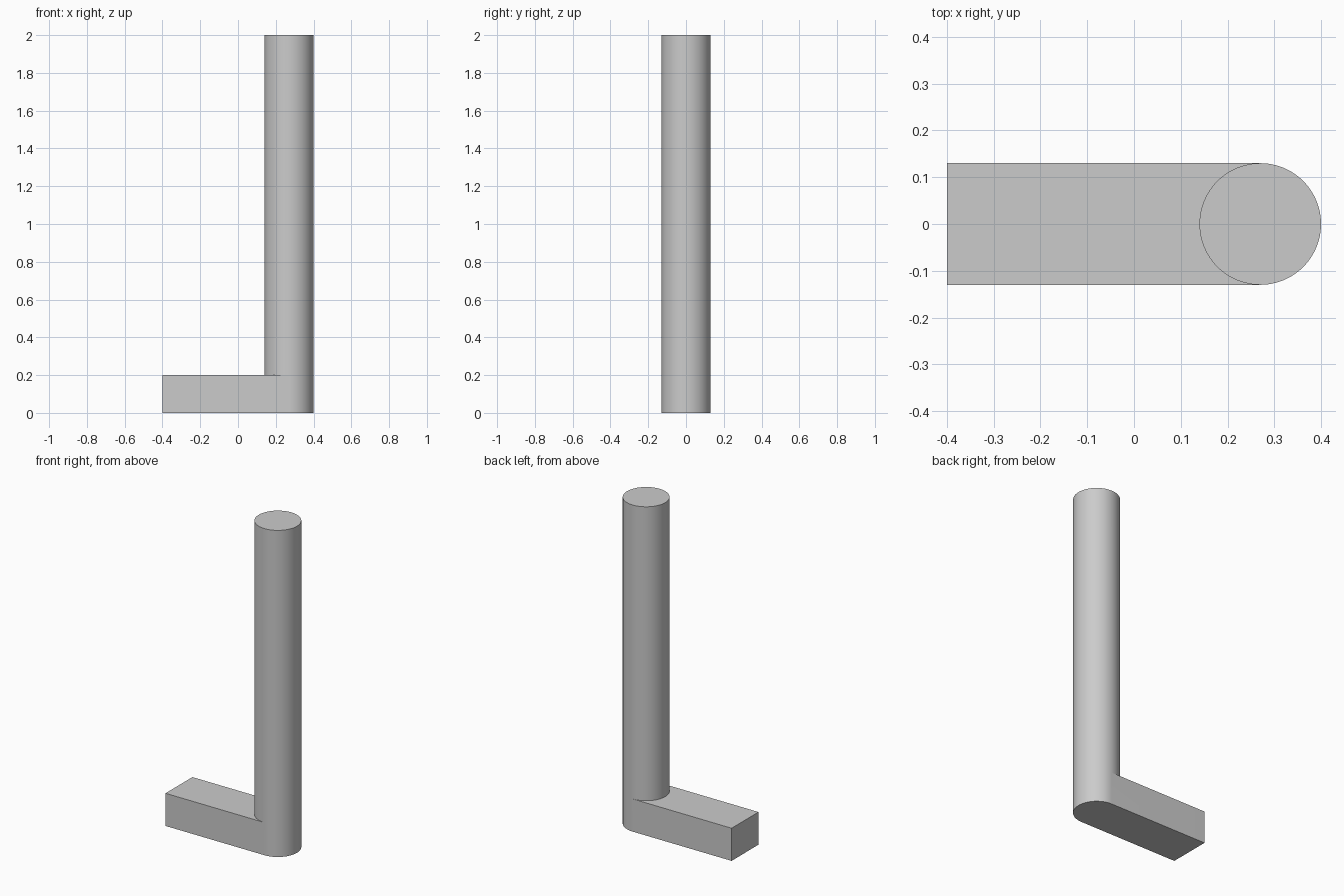
import bpy, bmesh
from math import radians, sin, cos, pi

cube = bpy.data.objects.get("Cube")
if cube:
    bpy.data.objects.remove(cube, do_unlink=True)

RADIUS, POST_X, ARM_END = 0.13, 0.27, -0.4
ARM_TOP, POST_TOP = 0.2, 2.0
HALF = 48  # segments per half circle

grey = bpy.data.materials.new("plain grey")
grey.use_nodes = True
colour = (0.6, 0.6, 0.6, 1)
grey.diffuse_color = colour
grey.node_tree.nodes["Principled BSDF"].inputs["Base Color"].default_value = colour

bm = bmesh.new()


def ring(z, count):
    """Points round the post, starting at its -y side."""
    angles = [pi * i / HALF - pi / 2 for i in range(count)]
    return [bm.verts.new((POST_X + RADIUS * cos(a), RADIUS * sin(a), z)) for a in angles]


def corners(z):
    """The two corners at the far end of the arm."""
    return [bm.verts.new((ARM_END, y, z)) for y in (RADIUS, -RADIUS)]


def wall(lower, upper):
    """Closed band of side faces between two loops."""
    for i in range(len(lower)):
        j = (i + 1) % len(lower)
        bm.faces.new((lower[i], lower[j], upper[j], upper[i]))


# Flat arm with a rounded end under the post
foot = ring(0, HALF + 1) + corners(0)
collar = ring(ARM_TOP, 2 * HALF)
arm_corners = corners(ARM_TOP)
bm.faces.new(foot[::-1])
wall(foot, collar[:HALF + 1] + arm_corners)

# Arm top, cut out round the post
bm.faces.new(arm_corners + [collar[0]] + collar[:HALF - 1:-1])

# Round post
rim = ring(POST_TOP, 2 * HALF)
wall(collar, rim)
bm.faces.new(rim)

bmesh.ops.recalc_face_normals(bm, faces=bm.faces)
mesh = bpy.data.meshes.new("post_with_arm")
bm.to_mesh(mesh)
bm.free()
mesh.materials.append(grey)
post = bpy.data.objects.new("post_with_arm", mesh)
bpy.context.collection.objects.link(post)

# Smooth round sides, crisp rims
bpy.ops.object.select_all(action='DESELECT')
post.select_set(True)
bpy.context.view_layer.objects.active = post
bpy.ops.object.shade_smooth_by_angle(angle=radians(30))
for face in mesh.polygons:
    if abs(face.normal.z) > 0.9:
        face.use_smooth = False
